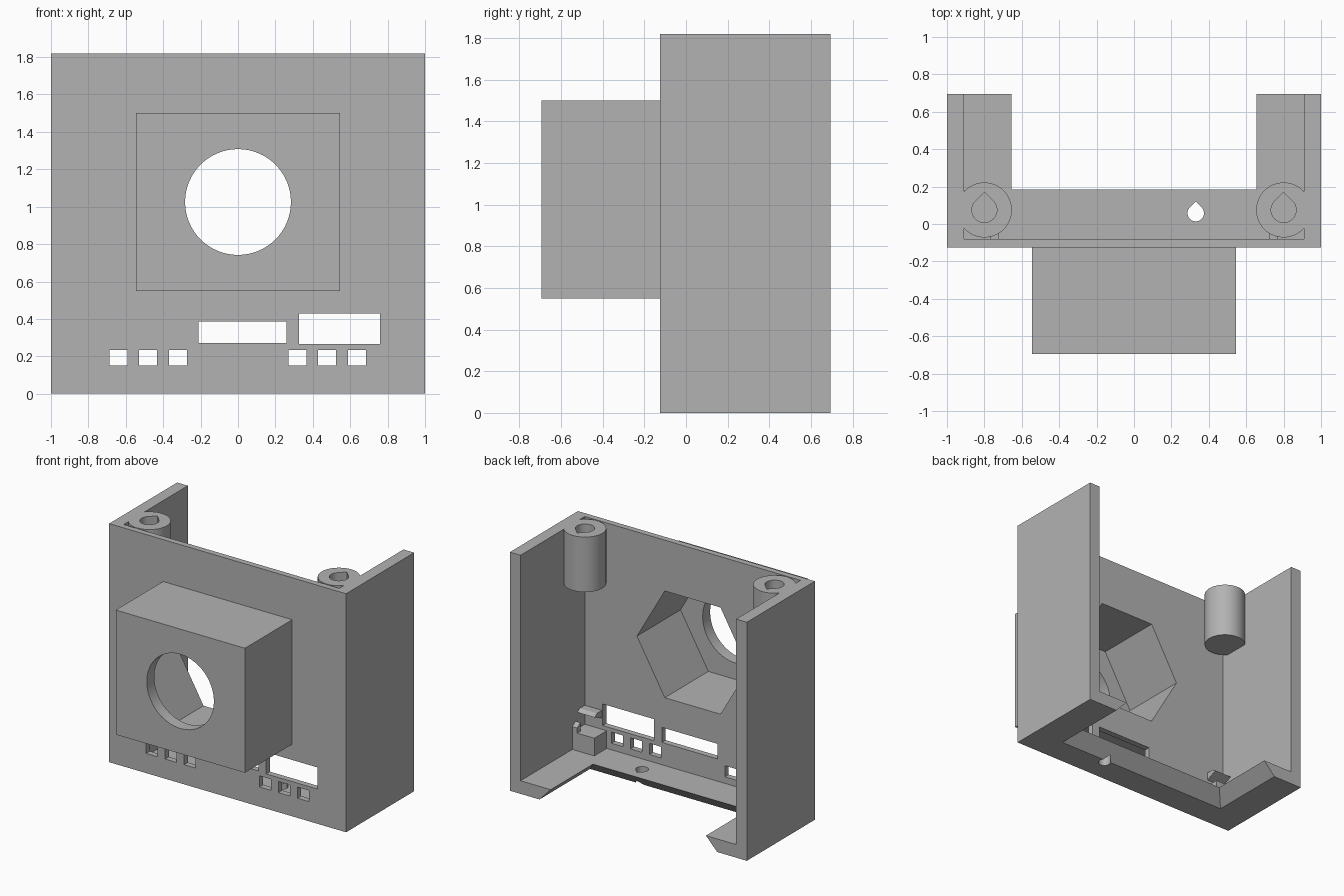
import bpy, bmesh, math
from mathutils import Vector

cube = bpy.data.objects.get("Cube")
if cube:
    bpy.data.objects.remove(cube, do_unlink=True)

grey = bpy.data.materials.new("plain grey")
grey.use_nodes = True
grey.diffuse_color = (0.45, 0.45, 0.45, 1)
grey.node_tree.nodes["Principled BSDF"].inputs["Base Color"].default_value = grey.diffuse_color

AXES = {"x": lambda u, v, d: (d, u, v),
        "y": lambda u, v, d: (u, d, v),
        "z": lambda u, v, d: (u, v, d)}


def prism(name, loop, axis, start, end, end_loop=None):
    """Extrude a 2D outline along an axis, optionally to a different end outline."""
    bm = bmesh.new()
    place = AXES[axis]
    a = [bm.verts.new(place(u, v, start)) for u, v in loop]
    b = [bm.verts.new(place(u, v, end)) for u, v in (end_loop or loop)]
    bm.faces.new(a)
    bm.faces.new(b)
    for i in range(len(a)):
        j = (i + 1) % len(a)
        bm.faces.new((a[i], a[j], b[j], b[i]))
    bmesh.ops.recalc_face_normals(bm, faces=bm.faces)
    mesh = bpy.data.meshes.new(name)
    bm.to_mesh(mesh)
    bm.free()
    mesh.materials.append(grey)
    obj = bpy.data.objects.new(name, mesh)
    bpy.context.collection.objects.link(obj)
    return obj


def rect(u0, u1, v0, v1):
    return [(u0, v0), (u1, v0), (u1, v1), (u0, v1)]


def ring(u, v, r, n=64):
    return [(u + r * math.cos(math.tau * i / n), v + r * math.sin(math.tau * i / n)) for i in range(n)]


def teardrop(u, v, r, n=36):
    # Round hole with a right-angled point towards the back
    arc = [math.radians(135 + 270 * i / n) for i in range(n + 1)]
    return [(u + r * math.cos(t), v + r * math.sin(t)) for t in arc] + [(u, v + r * math.sqrt(2))]


def combine(obj, others, operation):
    """Apply booleans, then remove the helper objects."""
    for other in others:
        mod = obj.modifiers.new(operation, "BOOLEAN")
        mod.operation = operation
        mod.solver = "EXACT"
        mod.object = other
        with bpy.context.temp_override(object=obj, active_object=obj):
            bpy.ops.object.modifier_apply(modifier=mod.name)
        bpy.data.objects.remove(other, do_unlink=True)


FRONT, BACK, HEIGHT = -0.125, 0.695, 1.82
INNER_X, INNER_Y = 0.91, -0.08
CENTRE_Z = 1.025


def u_outline(inner_x, inner_y):
    return [(-1, BACK), (-1, FRONT), (1, FRONT), (1, BACK),
            (inner_x, BACK), (inner_x, inner_y), (-inner_x, inner_y), (-inner_x, BACK)]


# Case: front and side walls joined to a ledge with a bevelled inner edge
case = prism("case_shell", u_outline(INNER_X, INNER_Y), "z", 0, HEIGHT)
ledge = prism("ledge", u_outline(0.75, 0.085), "z", 0, 0.1, u_outline(0.655, 0.185))
combine(case, [ledge], "UNION")

# Display windows, button holes, cable hole and the hexagonal opening
windows = [(-0.21, 0.26, 0.27, 0.385), (0.325, 0.76, 0.265, 0.43)]
for x in (-0.64, -0.48, -0.32, 0.317, 0.477, 0.637):
    windows.append((x - 0.048, x + 0.048, 0.15, 0.235))
cuts = [prism("cutter", rect(*w), "y", FRONT - 0.1, INNER_Y + 0.03) for w in windows]
cuts.append(prism("cutter", teardrop(0.33, 0.058, 0.044), "z", -0.1, 0.2))
cuts.append(prism("cutter", ring(0, CENTRE_Z, 0.47, 6), "y", FRONT - 0.1, 0))
combine(case, cuts, "DIFFERENCE")

# Projecting housing with a hexagonal cavity and a round opening
housing = prism("front_housing", rect(-0.545, 0.545, 0.55, 1.5), "y", -0.695, FRONT)
combine(housing, [prism("cutter", ring(0, CENTRE_Z, 0.47, 6), "y", -0.605, 0),
                  prism("cutter", ring(0, CENTRE_Z, 0.283), "y", -0.8, -0.5)], "DIFFERENCE")

# Screw posts and board clips in both corners
rounded = [case, housing]
for side, s in (("left", 1), ("right", -1)):
    post = prism(side + "_screw_post", ring(s * 0.8, 0.075, 0.147), "z", 1.4, HEIGHT)
    combine(post, [prism("cutter", teardrop(s * 0.8, 0.075, 0.067), "z", 1.46, 2)], "DIFFERENCE")
    rounded.append(post)
    block = [(INNER_Y, 0.1), (0.07, 0.1), (0.07, 0.235), (INNER_Y, 0.235)]
    prism(side + "_clip_block", block, "x", s * 0.725, s * INNER_X)
    stop = [(0.07, 0.235), (0.07, 0.275), (0.03, 0.3), (0.03, 0.235)]
    prism(side + "_clip_stop", stop, "x", s * 0.87, s * INNER_X)
    lip = [(INNER_Y, 0.32), (0.01, 0.36), (-0.02, 0.38), (INNER_Y, 0.38)]
    prism(side + "_clip_lip", lip, "x", s * 0.765, s * INNER_X)

# Smooth the round surfaces and keep the sharp edges
bpy.ops.object.select_all(action="DESELECT")
for obj in rounded:
    obj.select_set(True)
bpy.context.view_layer.objects.active = case
bpy.ops.object.shade_smooth_by_angle(angle=math.radians(30))
